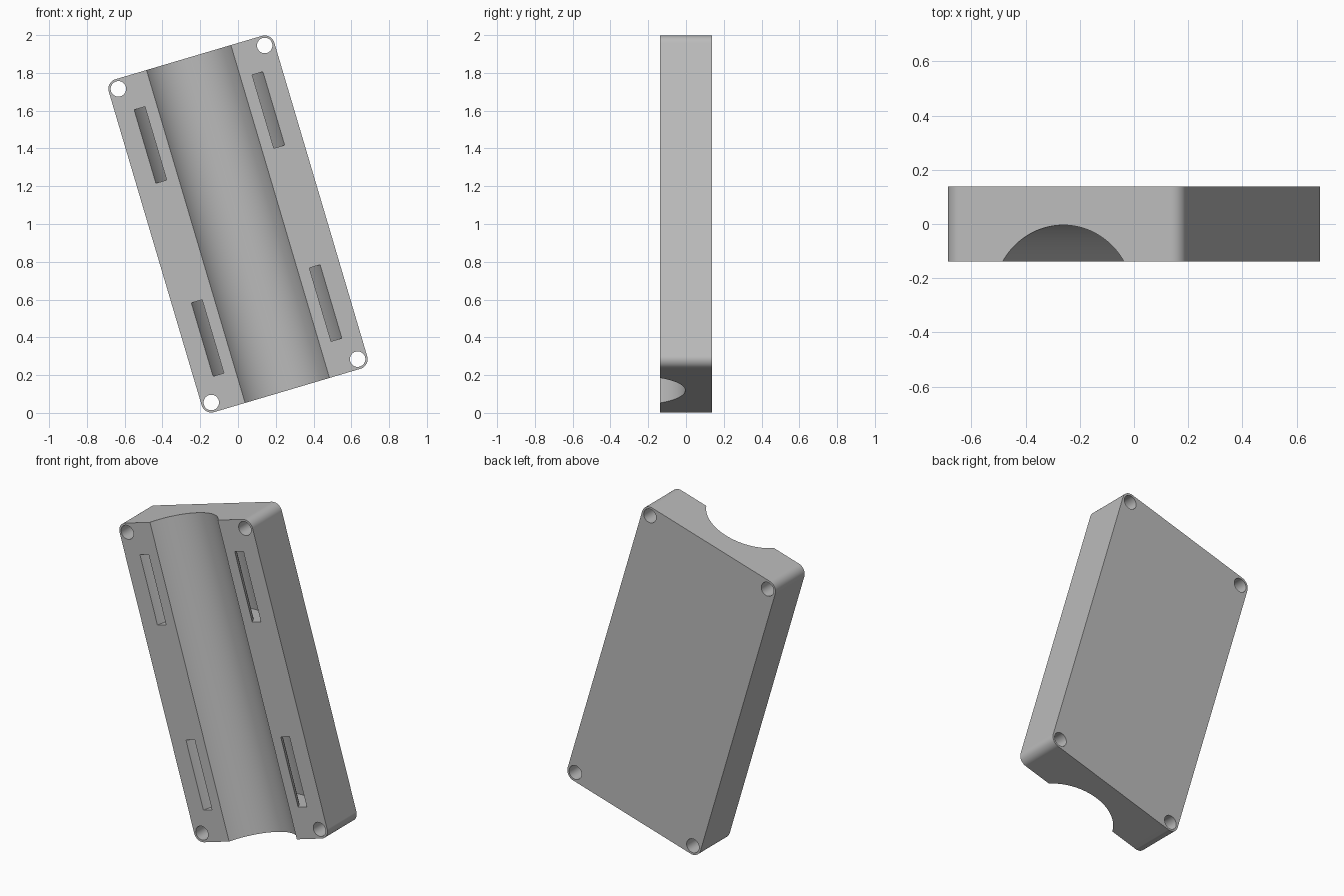
import bpy, bmesh, math
from mathutils import Vector

cube = bpy.data.objects.get("Cube")
if cube:
    bpy.data.objects.remove(cube, do_unlink=True)

TILT = math.radians(-16.5)
HALF_W, HALF_L, HALF_T = 0.404, 0.866, 0.1375   # hole spacing and half thickness
CORNER_R, HOLE_R = 0.053, 0.041
GROOVE_R, AXIS_Y = 0.27, -0.274
STRAP_IN, STRAP_OUT = 0.326, 0.381
STRAP_Z, STRAP_LEN = 0.533, 0.405

grey = bpy.data.materials.new("light grey")
grey.use_nodes = True
colour = (0.5, 0.5, 0.5, 1)
grey.diffuse_color = colour
grey.node_tree.nodes["Principled BSDF"].inputs["Base Color"].default_value = colour


def arc(cx, cy, r, start, end, steps):
    angles = [math.radians(start + (end - start) * i / steps) for i in range(steps + 1)]
    return [(cx + r * math.cos(a), cy + r * math.sin(a)) for a in angles]


def prism(name, outline, axis, low, high):
    """Extrude an outline along y (outline in x, z) or along z (outline in x, y)."""
    def place(p, d):
        return Vector((p[0], d, p[1])) if axis == "y" else Vector((p[0], p[1], d))
    bm = bmesh.new()
    face = bm.faces.new([bm.verts.new(place(p, low)) for p in outline])
    ext = bmesh.ops.extrude_face_region(bm, geom=[face])
    new = [g for g in ext["geom"] if isinstance(g, bmesh.types.BMVert)]
    bmesh.ops.translate(bm, verts=new, vec=place((0, 0), high - low))
    bmesh.ops.recalc_face_normals(bm, faces=bm.faces)
    mesh = bpy.data.meshes.new(name)
    bm.to_mesh(mesh)
    bm.free()
    mesh.materials.append(grey)
    obj = bpy.data.objects.new(name, mesh)
    bpy.context.collection.objects.link(obj)
    return obj


# Rounded block
outline = []
for i, (sx, sz) in enumerate([(1, 1), (-1, 1), (-1, -1), (1, -1)]):
    outline += arc(sx * HALF_W, sz * HALF_L, CORNER_R, 90 * i, 90 * i + 90, 14)
block = prism("cradle_block", outline, "y", -HALF_T, HALF_T)

# Long round groove across the front
cutters = [prism("groove_cutter", arc(0, AXIS_Y, GROOVE_R, 0, 360, 96)[:-1], "z", -1.2, 1.2)]

# Curved strap tunnels that pass behind the groove
for side in (-1, 1):
    ring = arc(0, AXIS_Y, STRAP_OUT, 0, 180, 64) + arc(0, AXIS_Y, STRAP_IN, 180, 0, 64)
    mid = side * STRAP_Z
    cutters.append(prism("strap_cutter", ring, "z", mid - STRAP_LEN / 2, mid + STRAP_LEN / 2))

# Corner screw holes
for sx in (-1, 1):
    for sz in (-1, 1):
        circle = arc(sx * HALF_W, sz * HALF_L, HOLE_R, 0, 360, 40)[:-1]
        cutters.append(prism("hole_cutter", circle, "y", -0.3, 0.3))

bpy.ops.object.select_all(action="DESELECT")
bpy.context.view_layer.objects.active = block
block.select_set(True)
for cutter in cutters:
    cutter.hide_render = True
    cut = block.modifiers.new("cut", "BOOLEAN")
    cut.operation, cut.solver, cut.object = "DIFFERENCE", "EXACT", cutter
    bpy.ops.object.modifier_apply(modifier=cut.name)
for cutter in cutters:
    bpy.data.objects.remove(cutter, do_unlink=True)

# Smooth curves with crisp edges and flat sides
bpy.ops.object.shade_smooth_by_angle(angle=math.radians(30))
weighted = block.modifiers.new("flat_sides", "WEIGHTED_NORMAL")
weighted.keep_sharp = True

# Lean the block as it stands
block.rotation_euler = (0, TILT, 0)
block.location = (0, 0, 1)
